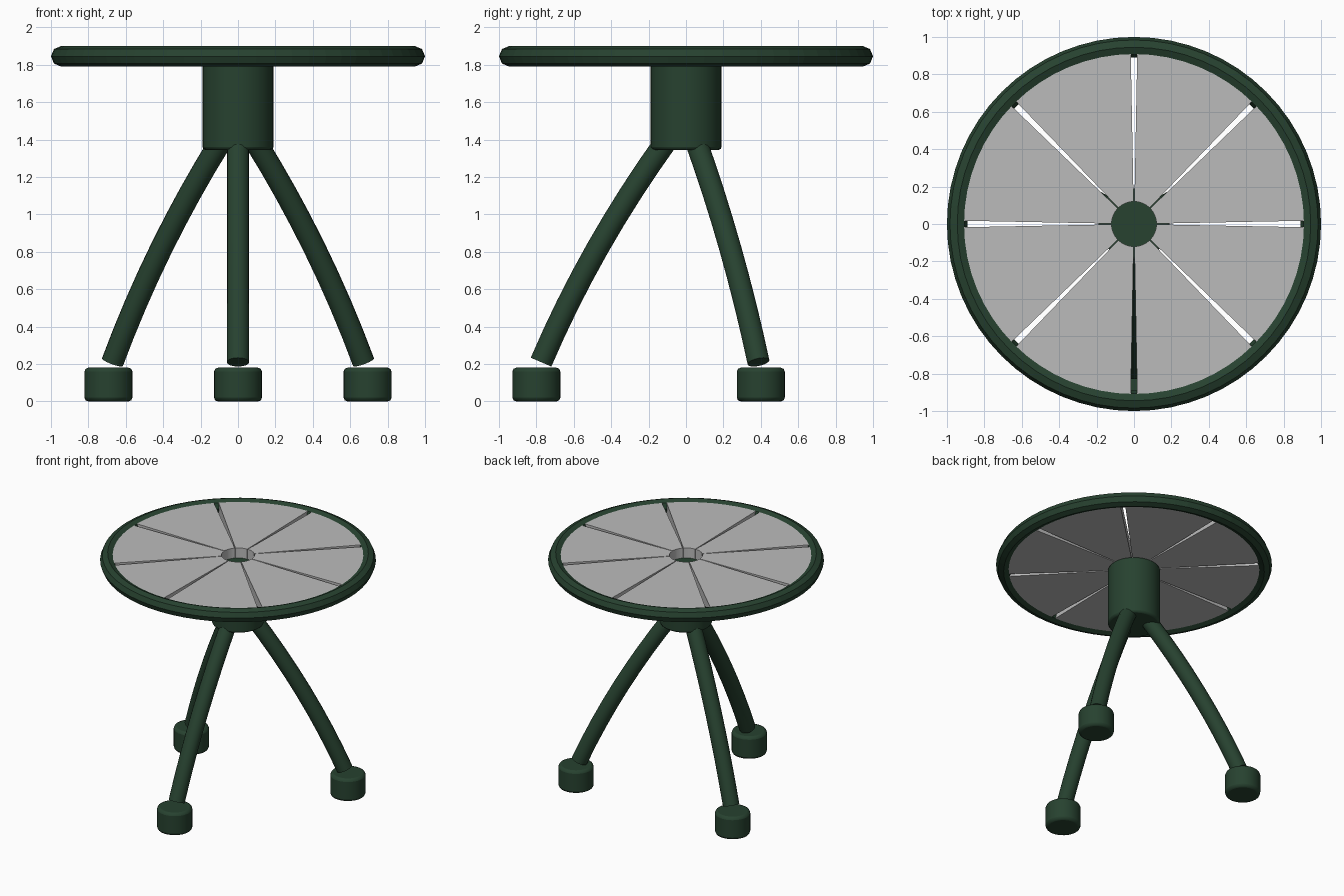
import bpy, bmesh
from math import radians, sin, cos, pi
from mathutils import Vector

if "Cube" in bpy.data.objects:
    bpy.data.objects.remove(bpy.data.objects["Cube"])


def make_material(name, rgb):
    mat = bpy.data.materials.new(name)
    mat.use_nodes = True
    color = (*rgb, 1)
    mat.diffuse_color = color
    mat.node_tree.nodes["Principled BSDF"].inputs["Base Color"].default_value = color
    return mat


green = make_material("dark green", (0.02, 0.054, 0.029))
grey = make_material("light grey", (0.5, 0.5, 0.5))


def finish(obj, name, mat, bevel=0, smooth=True):
    obj.name = name
    obj.data.materials.append(mat)
    bpy.ops.object.select_all(action="DESELECT")
    obj.select_set(True)
    bpy.context.view_layer.objects.active = obj
    if bevel:
        mod = obj.modifiers.new("soft edges", "BEVEL")
        mod.width = bevel
        mod.segments = 2
        mod.limit_method = "ANGLE"
        mod.angle_limit = radians(50)
    if smooth:
        bpy.ops.object.shade_smooth_by_angle(angle=radians(40))
    return obj


def cylinder(name, x, y, bottom, top, radius, mat, bevel):
    bpy.ops.mesh.primitive_cylinder_add(
        vertices=32, radius=radius, depth=top - bottom, location=(x, y, (bottom + top) / 2))
    return finish(bpy.context.object, name, mat, bevel)


# Round rim with a faceted octagonal section
bpy.ops.mesh.primitive_torus_add(
    major_radius=0.945, minor_radius=0.055, major_segments=64, minor_segments=8,
    location=(0, 0, 1.845))
finish(bpy.context.object, "table_rim", green, smooth=False)

# Central hub below the top
cylinder("hub", 0, 0, 1.345, 1.805, 0.19, green, 0.015)


# Eight wedge panels with narrow gaps and an open centre
def wedge(index, inner=0.12, outer=0.925, low=1.805, high=1.885, gap=0.038, steps=8):
    start = index * pi / 4 + gap / 2
    span = pi / 4 - gap
    angles = [start + span * i / steps for i in range(steps + 1)]
    outline = [(outer, a) for a in angles] + [(inner, a) for a in reversed(angles)]
    bm = bmesh.new()
    face = bm.faces.new([bm.verts.new((r * cos(a), r * sin(a), low)) for r, a in outline])
    result = bmesh.ops.extrude_face_region(bm, geom=[face])
    moved = [v for v in result["geom"] if isinstance(v, bmesh.types.BMVert)]
    bmesh.ops.translate(bm, verts=moved, vec=(0, 0, high - low))
    bmesh.ops.recalc_face_normals(bm, faces=bm.faces)
    mesh = bpy.data.meshes.new("top_panel")
    bm.to_mesh(mesh)
    bm.free()
    obj = bpy.data.objects.new("top_panel", mesh)
    bpy.context.collection.objects.link(obj)
    finish(obj, f"top_panel_{index + 1}", grey, smooth=False)


for i in range(8):
    wedge(i)


# Three bowed tube legs, each over a round foot
def leg(name, angle):
    out = Vector((cos(angle), sin(angle), 0))
    up = Vector((0, 0, 1))
    a, b, c = (out * r + up * z for r, z in ((0.1, 1.4), (0.51, 0.83), (0.775, 0.21)))
    curve = bpy.data.curves.new(name, "CURVE")
    curve.dimensions = "3D"
    curve.bevel_depth = 0.06
    curve.bevel_resolution = 6
    curve.use_fill_caps = True
    curve.resolution_u = 8
    spline = curve.splines.new("BEZIER")
    spline.bezier_points.add(1)
    for point, pos in zip(spline.bezier_points, (a, c)):
        inward = pos + (b - pos) * 2 / 3
        point.co = pos
        point.handle_left_type = point.handle_right_type = "FREE"
        point.handle_left = inward if pos is c else 2 * pos - inward
        point.handle_right = inward if pos is a else 2 * pos - inward
    obj = bpy.data.objects.new(name, curve)
    bpy.context.collection.objects.link(obj)
    bpy.ops.object.select_all(action="DESELECT")
    obj.select_set(True)
    bpy.context.view_layer.objects.active = obj
    bpy.ops.object.convert(target="MESH")
    finish(bpy.context.object, name, green)
    foot = out * 0.8
    cylinder(name.replace("leg", "foot"), foot.x, foot.y, 0, 0.18, 0.128, green, 0.02)


for name, degrees in (("front_leg", -90), ("left_leg", 30), ("right_leg", 150)):
    leg(name, radians(degrees))
